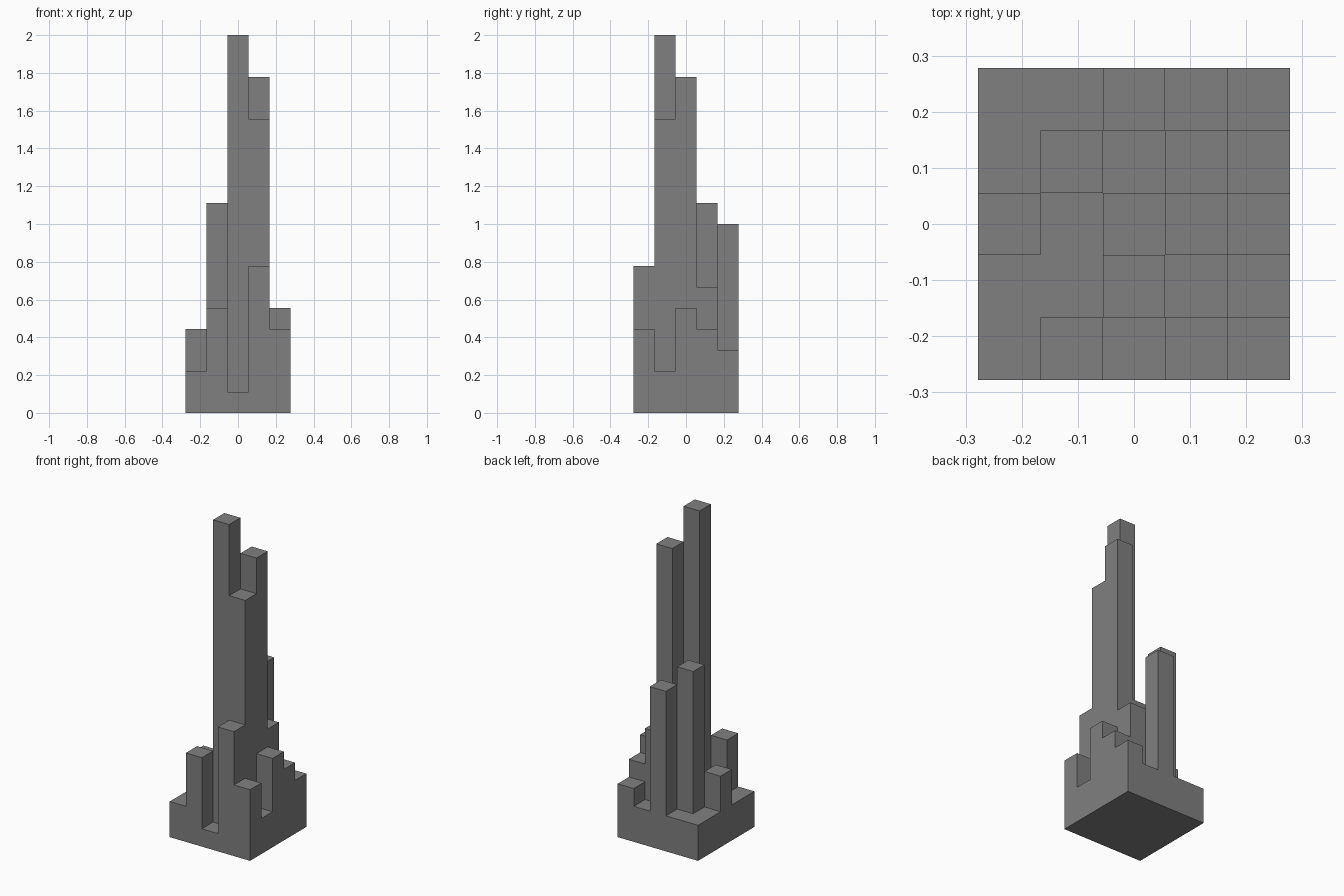
import bpy
import bmesh

cube = bpy.data.objects.get("Cube")
if cube:
    bpy.data.objects.remove(cube, do_unlink=True)

UNIT = 2 / 18
SIZE = 5
# Column heights in units: rows run front to back, entries run from -x to +x
HEIGHTS = [
    (2, 5, 1, 7, 4),
    (2, 2, 18, 14, 2),
    (4, 2, 7, 16, 5),
    (2, 10, 4, 6, 4),
    (2, 2, 9, 2, 3),
]

grey = bpy.data.materials.new("mid_grey")
grey.use_nodes = True
color = (0.216, 0.216, 0.216, 1)
grey.diffuse_color = color
grey.node_tree.nodes["Principled BSDF"].inputs["Base Color"].default_value = color


def height(i, j):
    inside = 0 <= i < SIZE and 0 <= j < SIZE
    return HEIGHTS[j][i] if inside else 0


def quad(bm, corners):
    half = SIZE / 2
    verts = [bm.verts.new(((x - half) * UNIT, (y - half) * UNIT, z * UNIT))
             for x, y, z in corners]
    bm.faces.new(verts)


bm = bmesh.new()
for j in range(SIZE):
    for i in range(SIZE):
        h = height(i, j)
        ring = [(i, j), (i + 1, j), (i + 1, j + 1), (i, j + 1)]
        neighbours = [(i, j - 1), (i + 1, j), (i, j + 1), (i - 1, j)]
        # Roof and underside of the column
        quad(bm, [(x, y, h) for x, y in ring])
        quad(bm, [(x, y, 0) for x, y in reversed(ring)])
        # Walls only where the neighbouring column is lower
        for k, cell in enumerate(neighbours):
            a, b = ring[k], ring[(k + 1) % 4]
            for z in range(height(*cell), h):
                quad(bm, [(*a, z), (*b, z), (*b, z + 1), (*a, z + 1)])

# Weld the unit squares and merge coplanar ones into large flat faces
bmesh.ops.remove_doubles(bm, verts=bm.verts[:], dist=0.001)
bmesh.ops.dissolve_limit(bm, angle_limit=0.01, verts=bm.verts[:], edges=bm.edges[:])

mesh = bpy.data.meshes.new("stepped_tower_block")
bm.to_mesh(mesh)
bm.free()
mesh.materials.append(grey)
tower = bpy.data.objects.new("stepped_tower_block", mesh)
bpy.context.collection.objects.link(tower)
